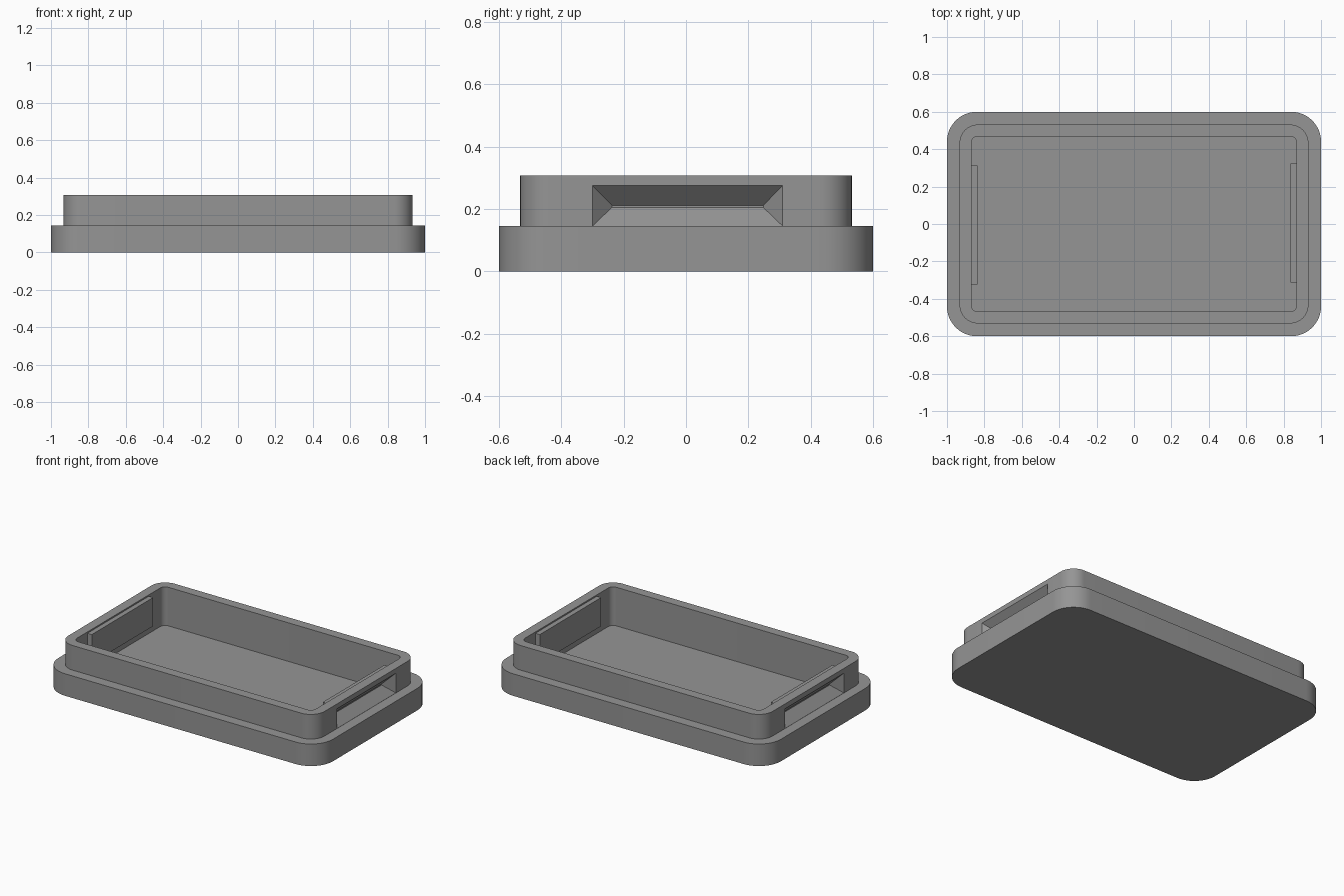
import bpy, bmesh, math

if "Cube" in bpy.data.objects:
    bpy.data.objects.remove(bpy.data.objects["Cube"])

grey = bpy.data.materials.new("mid grey")
grey.diffuse_color = (0.30, 0.30, 0.30, 1)
grey.use_nodes = True
grey.node_tree.nodes["Principled BSDF"].inputs["Base Color"].default_value = grey.diffuse_color


def new_object(name, bm, material=grey):
    bmesh.ops.recalc_face_normals(bm, faces=bm.faces)
    mesh = bpy.data.meshes.new(name)
    bm.to_mesh(mesh)
    bm.free()
    obj = bpy.data.objects.new(name, mesh)
    bpy.context.collection.objects.link(obj)
    mesh.materials.append(material)
    return obj


def rounded_ring(bm, hx, hy, r, z, seg=12):
    """Closed loop of vertices around a rounded rectangle."""
    verts = []
    for i, (sx, sy) in enumerate([(1, 1), (-1, 1), (-1, -1), (1, -1)]):
        for k in range(seg + 1):
            a = math.pi / 2 * (i + k / seg)
            verts.append(bm.verts.new((sx * (hx - r) + r * math.cos(a),
                                       sy * (hy - r) + r * math.sin(a), z)))
    return verts


def loft(bm, rings):
    """Join rings of equal length and cap both ends."""
    for a, b in zip(rings, rings[1:]):
        n = len(a)
        for i in range(n):
            j = (i + 1) % n
            bm.faces.new((a[i], a[j], b[j], b[i]))
    bm.faces.new(rings[0])
    bm.faces.new(rings[-1])


# Tray: stepped outer wall, raised lip and hollow inside
STEP, RIM, FLOOR = 0.145, 0.307, 0.053
bm = bmesh.new()
profile = [(1.0, 0.6, 0.16, 0), (1.0, 0.6, 0.16, STEP),
           (0.933, 0.532, 0.10, STEP), (0.933, 0.532, 0.10, RIM),
           (0.87, 0.469, 0.035, RIM), (0.87, 0.469, 0.035, FLOOR)]
loft(bm, [rounded_ring(bm, *p) for p in profile])
tray = new_object("tray", bm)


def rect(bm, x, y0, y1, z0, z1):
    return [bm.verts.new((x, y, z)) for y, z in
            [(y0, z0), (y1, z0), (y1, z1), (y0, z1)]]


for side, label in ((1, "right"), (-1, "left")):
    mid = 0.005 * side
    # Tapered finger grip cut into the lip
    bm = bmesh.new()
    loft(bm, [rect(bm, side * x, mid - w, mid + w, z0, z1) for x, w, z0, z1 in
              [(0.96, 0.305, 0.1455, 0.275), (0.933, 0.305, 0.1455, 0.275),
               (0.872, 0.243, 0.205, 0.212)]])
    cutter = new_object(label + "_grip_cutter", bm)
    cutter.hide_render = True
    cutter.hide_set(True)
    cut = tray.modifiers.new(label + "_grip", 'BOOLEAN')
    cut.operation = 'DIFFERENCE'
    cut.solver = 'EXACT'
    cut.object = cutter

    # Backing plate behind the grip, inside the tray
    bm = bmesh.new()
    loft(bm, [rect(bm, side * x, mid - 0.319, mid + 0.319, 0.11, 0.298)
              for x in (0.838, 0.871)])
    new_object(label + "_grip_backing", bm)

# Smooth rounded corners, sharp edges elsewhere
bpy.ops.object.select_all(action='DESELECT')
tray.select_set(True)
bpy.context.view_layer.objects.active = tray
for m in [m.name for m in tray.modifiers]:
    bpy.ops.object.modifier_apply(modifier=m)
bpy.ops.object.shade_smooth_by_angle(angle=math.radians(30))
